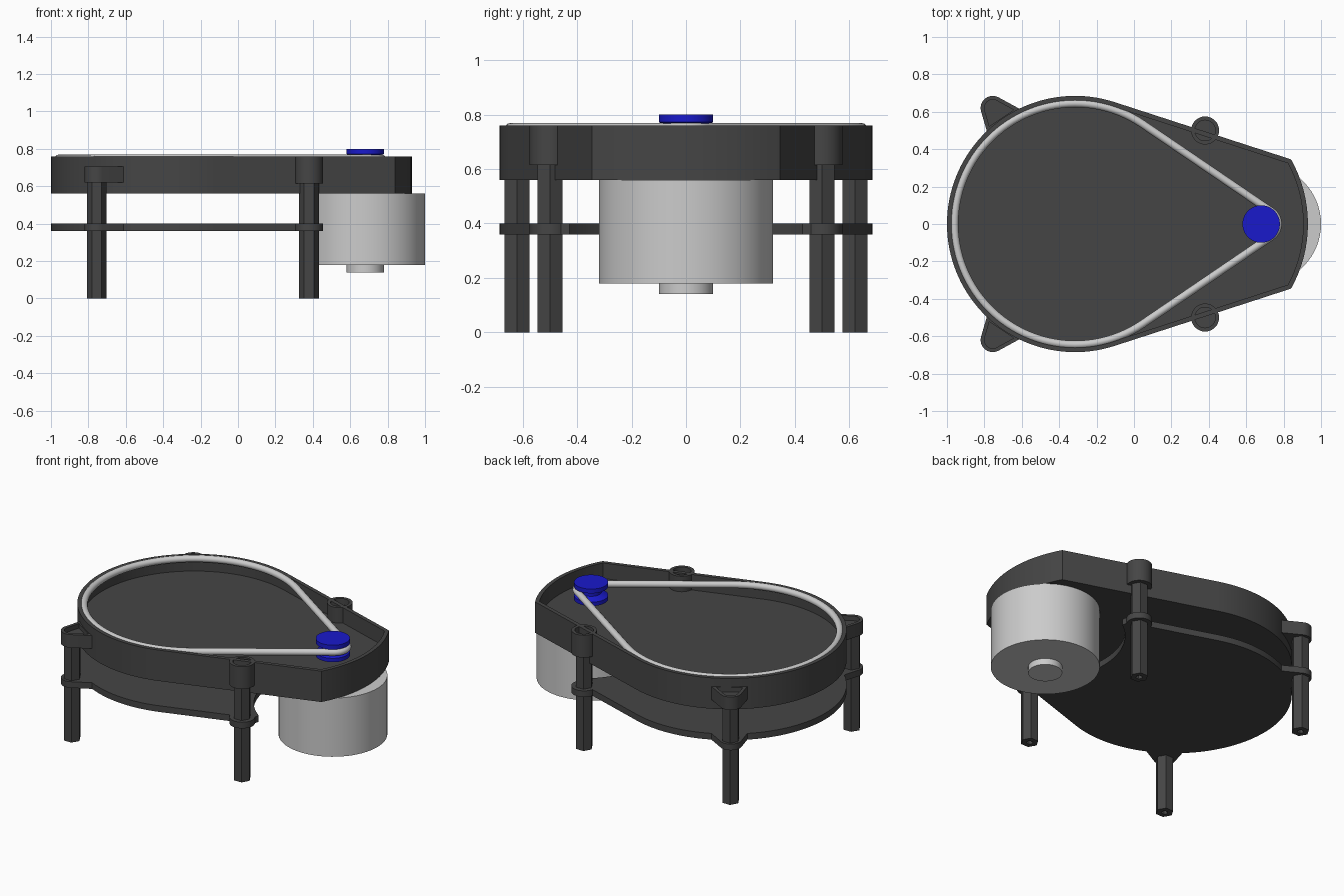
import bpy, bmesh
from math import cos, sin, radians
from mathutils import Vector

if "Cube" in bpy.data.objects:
    bpy.data.objects.remove(bpy.data.objects["Cube"])


def material(name, rgb):
    m = bpy.data.materials.new(name)
    m.diffuse_color = (*rgb, 1)
    m.use_nodes = True
    m.node_tree.nodes["Principled BSDF"].inputs["Base Color"].default_value = m.diffuse_color
    return m


DARK = material("dark_grey", (0.06, 0.06, 0.06))
BLUE = material("blue", (0.01, 0.01, 0.6))


def arc(cx, cy, r, a0, a1, n):
    return [(cx + r * cos(radians(a0 + (a1 - a0) * i / n)),
             cy + r * sin(radians(a0 + (a1 - a0) * i / n))) for i in range(n + 1)]


def circle(cx, cy, r, n=64):
    return arc(cx, cy, r, 0, 360, n)[:-1]


def inset(pts, d):
    """Move a counter-clockwise outline inwards by d."""
    out = []
    for i, p in enumerate(pts):
        p = Vector(p)
        e1 = (p - Vector(pts[i - 1])).normalized()
        e2 = (Vector(pts[(i + 1) % len(pts)]) - p).normalized()
        n1, n2 = Vector((-e1.y, e1.x)), Vector((-e2.y, e2.x))
        out.append(tuple(p + (n1 + n2) * d / (1 + n1.dot(n2))))
    return out


def loft(name, rings, mat=None):
    """Join stacked outlines (points, z) with walls and cap both ends."""
    bm = bmesh.new()
    loops = [[bm.verts.new((x, y, z)) for x, y in pts] for pts, z in rings]
    n = len(loops[0])
    for a, b in zip(loops, loops[1:]):
        for i in range(n):
            j = (i + 1) % n
            bm.faces.new((a[i], a[j], b[j], b[i]))
    bm.faces.new(loops[0][::-1])
    bm.faces.new(loops[-1])
    bmesh.ops.recalc_face_normals(bm, faces=bm.faces)
    me = bpy.data.meshes.new(name)
    bm.to_mesh(me)
    bm.free()
    me.polygons.foreach_set("use_smooth", [True] * len(me.polygons))
    me.set_sharp_from_angle(angle=radians(30))
    if mat:
        me.materials.append(mat)
    ob = bpy.data.objects.new(name, me)
    bpy.context.collection.objects.link(ob)
    return ob


def turned(name, x, y, profile, mat=None, n=64):
    return loft(name, [(circle(x, y, r, n), z) for r, z in profile], mat)


def hollow(name, pts, z0, z1, floor, wall):
    inner = inset(pts, wall)
    return loft(name, [(pts, z0), (pts, z1), (inner, z1), (inner, floor)], DARK)


# Teardrop tray with a raised rim
round_end = arc(-0.315, 0, 0.685, 72.1, 287.9, 80)
hollow("tray", round_end + arc(0.224, 0, 0.706, -29.3, 29.3, 16), 0.56, 0.76, 0.66, 0.025)

# Thin lower plate with a scoop around the motor
plate = round_end + [(0.44, -0.475)] + arc(0.76, 0, 0.53, 234, 126, 32) + [(0.44, 0.475)]
loft("lower_plate", [(plate, 0.36), (plate, 0.40)], DARK)

# Legs with their lugs on the tray and the plate, both sides
for side, s in (("front", -1), ("back", 1)):
    left_lug = [(-0.605, 0.612)] + arc(-0.755, 0.62, 0.065, 62, 196, 16) + [(-0.785, 0.49)]
    right_lug = circle(0.38, 0.50, 0.075, 32)
    if s < 0:
        left_lug = [(x, -y) for x, y in left_lug[::-1]]
        right_lug = [(x, -y) for x, y in right_lug[::-1]]
    hollow(side + "_left_lug", left_lug, 0.62, 0.705, 0.675, 0.02)
    hollow(side + "_right_lug", right_lug, 0.615, 0.76, 0.72, 0.02)
    loft(side + "_left_plate_lug", [(left_lug, 0.36), (left_lug, 0.40)], DARK)
    loft(side + "_right_plate_lug", [(right_lug, 0.36), (right_lug, 0.40)], DARK)
    for end, x, y in (("left", -0.755, 0.62), ("right", 0.38, 0.50)):
        turned(f"{side}_{end}_leg", x, s * y,
               [(0.02, 0.06), (0.02, 0), (0.053, 0), (0.053, 0.65)], DARK, 6)

# Motor with its lower bearing boss
turned("motor", 0.68, 0, [(0.1, 0.14), (0.1, 0.18), (0.32, 0.18), (0.32, 0.56)])

# Grooved pulley on its shaft
turned("pulley", 0.68, 0, [(0.03, 0.65), (0.03, 0.69), (0.1, 0.69), (0.1, 0.715), (0.062, 0.735),
                           (0.062, 0.755), (0.1, 0.772), (0.1, 0.80)], BLUE)

# Round drive belt
path = arc(-0.315, 0, 0.645, 56, 304, 80) + arc(0.69, 0, 0.08, -56, 56, 20)
curve = bpy.data.curves.new("belt", "CURVE")
curve.dimensions = "3D"
curve.bevel_depth = 0.021
curve.bevel_resolution = 4
spline = curve.splines.new("POLY")
spline.points.add(len(path) - 1)
for p, (x, y) in zip(spline.points, path):
    p.co = (x, y, 0.748, 1)
spline.use_cyclic_u = True
bpy.context.collection.objects.link(bpy.data.objects.new("belt", curve))
